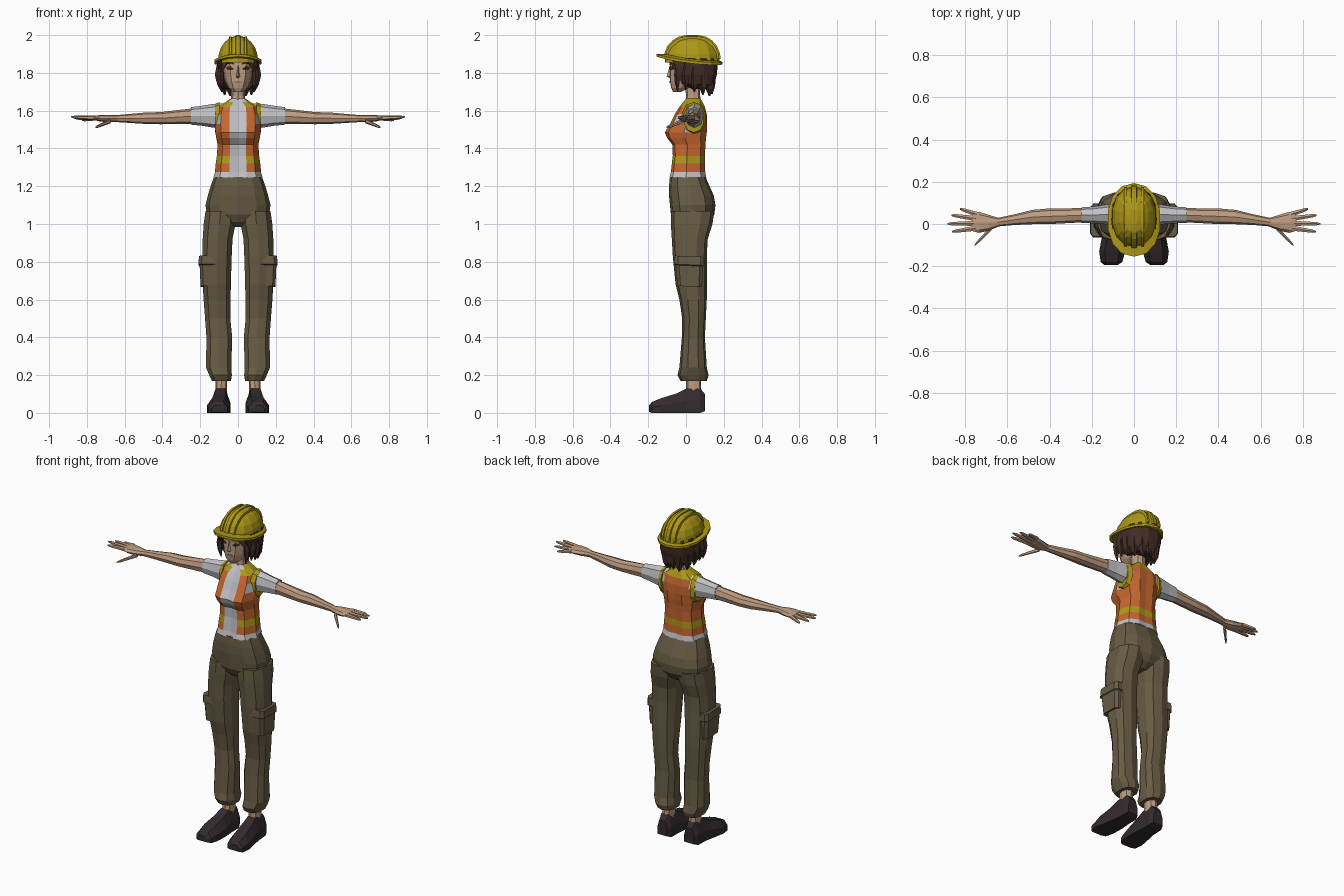
import bpy, bmesh, math

COLS = {
    "skin": (0.52, 0.335, 0.22), "vest orange": (0.56, 0.135, 0.028),
    "safety yellow": (0.42, 0.31, 0.008), "shirt grey": (0.53, 0.53, 0.56),
    "trouser olive": (0.135, 0.108, 0.058), "shoe dark": (0.034, 0.024, 0.026),
    "hair brown": (0.055, 0.026, 0.018), "lip": (0.33, 0.17, 0.12),
}
MATS = {}
for name, c in COLS.items():
    MATS[name] = bpy.data.materials.new(name)
    MATS[name].diffuse_color = (*c, 1)


def make(name, bm, mats, rule=None, mirror=False):
    """Finish a mesh part; rule(face centre) picks the material slot."""
    bmesh.ops.recalc_face_normals(bm, faces=bm.faces)
    if rule:
        for f in bm.faces:
            f.material_index = rule(f.calc_center_median())
    me = bpy.data.meshes.new(name)
    bm.to_mesh(me)
    bm.free()
    for m in mats:
        me.materials.append(MATS[m])
    ob = bpy.data.objects.new(name, me)
    bpy.context.collection.objects.link(ob)
    if mirror:
        ob.modifiers.new("Mirror", 'MIRROR').use_mirror_merge = False
    return ob


def loft(name, rings, mats, rule=None, mirror=False, closed=False):
    """Skin a list of equal-length rings; cap the ends or close the loop."""
    bm = bmesh.new()
    vs = [[bm.verts.new(p) for p in r] for r in rings]
    n = len(vs[0])
    pairs = list(zip(vs, vs[1:])) + ([(vs[-1], vs[0])] if closed else [])
    for a, b in pairs:
        for i in range(n):
            j = (i + 1) % n
            bm.faces.new((a[i], a[j], b[j], b[i]))
    if not closed:
        bm.faces.new(vs[0])
        bm.faces.new(vs[-1])
    return make(name, bm, mats, rule, mirror)


def full(half):
    return half + [(-u, v) for u, v in reversed(half[1:-1])]


def rounded(n, p=0.8):
    out = []
    for i in range(n):
        s, c = math.sin(math.tau * i / n), -math.cos(math.tau * i / n)
        out.append((math.copysign(abs(s) ** p, s), math.copysign(abs(c) ** p, c)))
    return out


def zring(z, x0, x1, y0, y1, shape, tilt=0, droop=0):
    cx, cy, hx, hy = (x0 + x1) / 2, (y0 + y1) / 2, (x1 - x0) / 2, (y1 - y0) / 2
    return [(cx + u * hx, cy + v * hy, z + tilt * (cy + v * hy) - droop * u * u)
            for u, v in shape]


def xring(x, cy, cz, ry, rz, n=8):
    return [(x, cy + ry * u, cz + rz * v) for u, v in rounded(n, 0.9)]


def yring(y, x0, x1, z0, z1, shape):
    return [((x0 + x1) / 2 + u * (x1 - x0) / 2, y, z0 + v * (z1 - z0)) for u, v in shape]


R8, R10, R12 = rounded(8), rounded(10), rounded(12)

# Trousers: hips, legs, cargo pockets
hips = [(0.985, .04, -.03, .09), (1.01, .1, -.06, .125), (1.05, .165, -.08, .15),
        (1.1, .172, -.085, .156), (1.15, .16, -.09, .147), (1.2, .145, -.09, .125),
        (1.25, .127, -.085, .103)]
loft("trouser_hips", [zring(z, -x, x, a, b, R12) for z, x, a, b in hips], ["trouser olive"])
legs = [(.17, .035, .14, -.03, .11), (.2, .03, .155, -.045, .12), (.24, .033, .172, -.035, .11),
        (.4, .028, .17, -.022, .1), (.5, .038, .177, -.02, .105), (.6, .036, .185, -.035, .11),
        (.68, .035, .19, -.055, .112), (.83, .03, .192, -.07, .11), (.92, .026, .19, -.075, .115),
        (1.0, .01, .185, -.08, .14), (1.07, .01, .175, -.08, .15)]
loft("trouser_leg", [zring(*r, R10) for r in legs], ["trouser olive"], mirror=True)
BOX = full([(0, -1), (.7, -1), (1, -.75), (1, .75), (.7, 1), (0, 1)])
pocket = [(.67, .1, .198, -.045, .085), (.78, .1, .203, -.055, .09),
          (.785, .1, .209, -.064, .097), (.83, .1, .207, -.06, .095)]
loft("cargo_pocket", [zring(*r, BOX, tilt=-.04) for r in pocket], ["trouser olive"], mirror=True)

# Ankles and shoes
loft("ankle", [zring(.08, .06, .12, .0, .08, R8), zring(.22, .055, .12, .0, .08, R8)],
     ["skin"], mirror=True)
SOLE = [(-1, 0), (1, 0), (1, .5), (.55, 1), (-.55, 1), (-1, .5)]
shoe = [(.1, .058, .125, .01, .1), (.075, .046, .135, 0, .13), (0, .045, .14, 0, .128),
        (-.05, .04, .15, 0, .103), (-.13, .042, .165, 0, .078), (-.18, .055, .158, 0, .058),
        (-.195, .078, .14, .005, .04)]
loft("shoe", [yring(*r, SOLE) for r in shoe], ["shoe dark"], mirror=True)

# Torso: shirt with open vest, hem and reflective band coloured by height
TORSO = full([(0, -.9), (.38, -1), (.75, -.84), (1, -.1), (.82, .72), (.4, 1), (0, .96)])
torso = [(1.245, .13, -.088, .108), (1.275, .122, -.08, .102), (1.32, .118, -.075, .1),
         (1.36, .112, -.07, .1), (1.42, .108, -.072, .103), (1.455, .115, -.1, .106),
         (1.485, .12, -.112, .11), (1.53, .122, -.085, .112), (1.58, .12, -.06, .11),
         (1.62, .108, -.035, .1), (1.645, .066, -.015, .088), (1.665, .038, 0, .076)]


def vest_rule(c):
    if c.z < 1.27 or (c.y < 0.01 and abs(c.x) < .03):
        return 0
    if abs(c.x) > .09 and 1.5 < c.z < 1.6 and c.y < .09 and c.y > -.03:
        return 0
    return 2 if 1.325 < c.z < 1.355 or c.z > 1.625 else 1


loft("vest_torso", [zring(z, -x, x, a, b, TORSO) for z, x, a, b in torso],
     ["shirt grey", "vest orange", "safety yellow"], vest_rule)

# Armhole trim, sleeves, arms
loft("armhole_trim", [xring(.098, .042, 1.56, .064, .086, 10), xring(.122, .042, 1.56, .054, .075, 10)],
     ["safety yellow"], mirror=True)
sleeve = [(.08, .045, 1.572, .05, .066), (.13, .045, 1.573, .047, .063),
          (.19, .043, 1.573, .04, .053), (.25, .042, 1.572, .037, .046)]
loft("sleeve", [xring(*r) for r in sleeve], ["shirt grey"], mirror=True)
arm = [(.24, .042, 1.571, .034, .041), (.32, .039, 1.566, .035, .037), (.41, .036, 1.56, .037, .032),
       (.48, .033, 1.56, .034, .031), (.57, .02, 1.559, .025, .024), (.65, .008, 1.558, .02, .018)]
loft("arm", [xring(*r) for r in arm], ["skin"], mirror=True)

# Hands: palm, four fingers and a thumb
palm = [(.64, .008, 1.558, .02, .018), (.69, .006, 1.558, .038, .02),
        (.735, .008, 1.56, .05, .016), (.765, .012, 1.562, .046, .011)]
loft("palm", [xring(*r) for r in palm], ["skin"], mirror=True)
fingers = {"little_finger": (.745, .046, .825, .072, 1.55), "ring_finger": (.75, .026, .866, .042, 1.56),
           "middle_finger": (.75, .003, .883, .001, 1.567), "index_finger": (.75, -.02, .862, -.036, 1.565),
           "thumb": (.675, -.018, .755, -.1, 1.512)}
for name, (xa, ya, xb, yb, zb) in fingers.items():
    pts = []
    za = 1.545 if name == "thumb" else 1.561
    for t, r in ((0, .014), (.5, .011), (.85, .009), (1, .004)):
        pts.append(xring(xa + (xb - xa) * t, ya + (yb - ya) * t, za + (zb - za) * t, r, r * .9, 6))
    loft(name, pts, ["skin"], mirror=True)

# Neck and head
loft("neck", [zring(1.63, -.042, .042, -.004, .08, R8), zring(1.68, -.036, .036, .0, .075, R8),
              zring(1.78, -.037, .037, -.01, .075, R8)], ["skin"])
FACE = full([(0, -1), (.5, -.97), (.85, -.6), (1, 0), (.8, .7), (.4, 1), (0, 1)])
head = [(1.698, .024, -.068, -.03), (1.72, .05, -.078, .02), (1.755, .068, -.085, .08),
        (1.79, .078, -.085, .11), (1.84, .084, -.085, .13), (1.9, .084, -.078, .13),
        (1.94, .06, -.05, .1)]
loft("head", [zring(z, -x, x, a, b, FACE) for z, x, a, b in head], ["skin"])
TRI = [(-1, 0), (0, -1), (1, 0)]
loft("nose", [zring(z, -w, w, y, -2 * .08 - y, TRI) for z, w, y in
              ((1.773, .006, -.084), (1.78, .013, -.103), (1.80, .009, -.097), (1.84, .006, -.086))],
     ["skin"])


# Eyes, brows and mouth: thin plates wrapped on the face
def plate(name, cols, mat):
    bm = bmesh.new()
    v = [(bm.verts.new((x, y, a)), bm.verts.new((x, y, b))) for x, y, a, b in cols]
    for p, q in zip(v, v[1:]):
        bm.faces.new((p[0], q[0], q[1], p[1]))
    ob = make(name, bm, [mat], mirror=True)
    ob.modifiers.new("Thickness", 'SOLIDIFY').thickness = 0.003


plate("eye", [(.024, -.087, 1.817, 1.824), (.041, -.086, 1.814, 1.834), (.06, -.069, 1.82, 1.832)], "hair brown")
plate("eyebrow", [(.018, -.088, 1.843, 1.85), (.042, -.086, 1.849, 1.857), (.066, -.062, 1.846, 1.852)], "hair brown")
plate("lips", [(0, -.087, 1.747, 1.757), (.02, -.086, 1.751, 1.755)], "lip")

# Hair: shell open at the face, plus hanging locks
HAIR = full([(0, -.1), (.6, -.3), (.8, -.95), (.92, -1), (1, -.3), (.95, .35), (.7, .8), (.3, 1), (0, 1)])
hair = [(1.715, .07, .03, .125), (1.74, .098, -.02, .15), (1.79, .108, -.045, .163),
        (1.84, .111, -.06, .168), (1.88, .106, -.078, .165)]
loft("hair", [zring(z, -x, x, a, b, HAIR) for z, x, a, b in hair], ["hair brown"])
locks = [(.093, -.045, .018, 1.705), (.1, .0, .024, 1.712), (.094, .045, .026, 1.698),
         (.078, .09, .028, 1.684), (.045, .125, .03, 1.678), (.012, .138, .026, 1.688)]
for i, (x, y, r, z) in enumerate(locks):
    rows = [(z, .15, .9), (z + .04, .75, .97), (1.79, 1, 1), (1.86, .6, .95)]
    loft(f"hair_lock_{i + 1}", [zring(h, x * k - r * s, x * k + r * s, y - r * s, y + r * s, rounded(5, 1))
                               for h, s, k in rows], ["hair brown"], mirror=True)
plate("fringe", [(.03, -.09, 1.868, 1.88), (.055, -.082, 1.852, 1.88), (.083, -.06, 1.81, 1.88),
                 (.1, -.03, 1.78, 1.88)], "hair brown")

# Hard hat: dome, sloping brim, front-to-back ridges
R14 = rounded(14, .92)
dome = [(1.855, .108, -.112, .178), (1.9, .104, -.108, .174), (1.935, .092, -.094, .16),
        (1.965, .07, -.068, .136), (1.985, .045, -.04, .106), (1.994, .018, -.005, .07)]
loft("helmet_dome", [zring(z, -x, x, a, b, R14) for z, x, a, b in dome], ["safety yellow"])
brim = [(1.889, .098, -.095, .165, .008), (1.881, .127, -.155, .194, .014),
        (1.867, .127, -.155, .194, .014), (1.866, .098, -.095, .165, .008)]
loft("helmet_brim", [zring(z, -x, x, a, b, R14, tilt=-.12, droop=d) for z, x, a, b, d in brim],
     ["safety yellow"], closed=True)
ARC = [(-.117, 1.885), (-.112, 1.91), (-.098, 1.943), (-.07, 1.973), (-.04, 1.991), (0, 2.0),
       (.066, 2.0), (.106, 1.991), (.138, 1.972), (.164, 1.942), (.179, 1.905), (.184, 1.875)]


def ridge(name, x, w, drop, mirror):
    rings = []
    for y, z in ARC:
        yy, zz = .033 + (y - .033) * (1 - drop), 1.87 + (z - 1.87) * (1 - drop)
        iy, iz = .033 + (yy - .033) * .86, 1.85 + (zz - 1.85) * .86
        rings.append([(x - w, iy, iz), (x + w, iy, iz), (x + w * .7, yy, zz), (x - w * .7, yy, zz)])
    loft(name, rings, ["safety yellow"], mirror=mirror)


ridge("helmet_center_ridge", 0, .016, 0, False)
ridge("helmet_side_ridge", .04, .009, .05, True)
